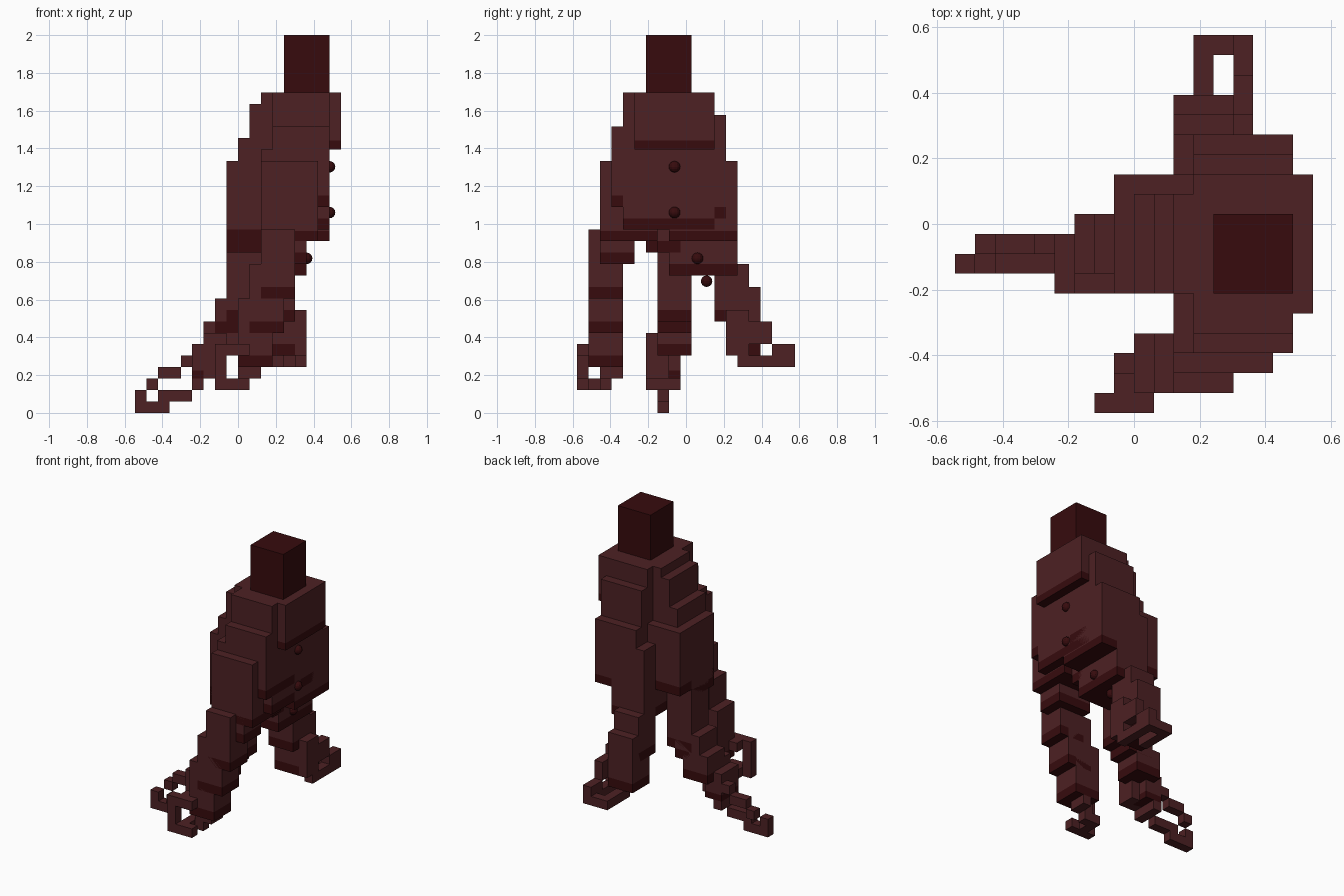
import bpy, bmesh
from mathutils import Vector

cube = bpy.data.objects.get("Cube")
if cube:
    bpy.data.objects.remove(cube, do_unlink=True)

UNIT = 2 / 33                      # size of one voxel
ORIGIN = Vector((9, 9.5, 0))       # centre of the model in voxels


def make_material(name, colour):
    mat = bpy.data.materials.new(name)
    mat.use_nodes = True
    mat.diffuse_color = colour
    mat.node_tree.nodes["Principled BSDF"].inputs["Base Color"].default_value = colour
    return mat


FLESH = make_material("brown red", (0.074, 0.015, 0.017, 1))
DARK = make_material("dark blood red", (0.038, 0.0033, 0.004, 1))


def finish(name, bm, mats):
    mesh = bpy.data.meshes.new(name)
    bm.to_mesh(mesh)
    bm.free()
    for mat in mats:
        mesh.materials.append(mat)
    obj = bpy.data.objects.new(name, mesh)
    bpy.context.collection.objects.link(obj)
    return obj


def block(name, x, y, z, hem=0, mat=FLESH):
    """Box spanning voxel ranges; a dark hem covers its lowest part."""
    bm = bmesh.new()
    bmesh.ops.create_cube(bm, size=1)
    for v in bm.verts:
        corner = [r[0] if c < 0 else r[1] for r, c in zip((x, y, z), v.co)]
        v.co = (Vector(corner) - ORIGIN) * UNIT
    if hem:
        level = (z[0] + hem) * UNIT
        bmesh.ops.bisect_plane(bm, geom=bm.verts[:] + bm.edges[:] + bm.faces[:],
                               plane_co=(0, 0, level), plane_no=(0, 0, 1))
        for f in bm.faces:
            f.material_index = int(f.calc_center_median().z < level)
    return finish(name, bm, (mat, DARK))


def knob(name, centre):
    bm = bmesh.new()
    bmesh.ops.create_uvsphere(bm, u_segments=12, v_segments=8, radius=UNIT / 2)
    bmesh.ops.translate(bm, verts=bm.verts, vec=(Vector(centre) - ORIGIN) * UNIT)
    finish(name, bm, (DARK,))


# Head and layered torso
block("head", (13, 17), (6, 10), (28, 33), mat=DARK)
block("chest", (12, 17), (4, 12), (16, 28), hem=1)
block("side_shoulder_plate", (16, 18), (5, 12), (23, 28), hem=0.8)
block("front_shoulder_plate", (12, 17), (3, 8), (18, 25), hem=1)
block("front_collar_edge", (11, 13), (3, 7), (17, 23))
block("front_hip_plate", (11, 16), (2, 7), (15, 22), hem=0.9)
block("back_shoulder_plate", (12, 17), (9, 13), (17, 26), hem=1)
block("back_hip_plate", (12, 17), (8, 14), (15, 22), hem=0.9)
block("hip_core", (11, 15), (7, 9), (14, 17), hem=1)

# Stepped shoulder and hip on the right
block("right_shoulder_top", (11, 13), (6, 11), (20, 28))
block("right_shoulder_step", (10, 12), (6, 11), (19, 27))
block("right_shoulder_lower_step", (9, 11), (6, 11), (18, 24))
block("right_hip_plate", (8, 12), (6, 12), (15, 22), hem=1)

# Front leg: three overlapping segments and claws
block("front_thigh", (11, 15), (2, 5), (13, 17), hem=1)
for part, step in (("upper", 0), ("middle", 1), ("lower", 2)):
    block("front_leg_" + part, (11 - step, 14 - step), (1, 4),
          (10 - 3 * step, 16 - 3 * step), hem=1)
block("front_claw_knuckle", (8, 10), (0, 2), (5, 6))
block("front_claw_outer", (7, 8), (0, 1), (2, 6))
block("front_claw_palm", (7, 10), (0, 1), (2, 3))
block("front_claw_link", (8, 9), (0, 3), (2, 3))
block("front_claw_inner", (10, 11), (2, 4), (3, 4))
block("front_claw_inner_tip", (9, 10), (2, 3), (2, 4))

# Right leg: segments leaning outwards
block("right_thigh", (8, 11), (6, 10), (14, 16), hem=1)
block("right_leg_upper", (8, 11), (7, 10), (8, 15), hem=1)
block("right_leg_middle", (7, 10), (7, 10), (7, 10), hem=1)
block("right_leg_lower", (6, 9), (7, 10), (5, 8), hem=1)
block("right_ankle", (6, 8), (6, 8), (3, 7))
block("right_foot", (5, 7), (6, 9), (3, 6), hem=0.7)
block("right_heel_claw", (5, 6), (6, 9), (2, 3))
block("right_upper_claw_root", (4, 5), (8, 9), (4, 5))
block("right_upper_claw", (2, 4), (8, 9), (3, 4))
block("right_upper_claw_tip", (1, 2), (8, 9), (2, 3))
block("right_lower_claw", (2, 5), (7, 8), (1, 2))
block("right_lower_claw_toe", (0, 3), (7, 8), (0, 1))
block("right_lower_claw_tip", (0, 1), (7, 8), (1, 2))

# Back leg and looped claws
block("back_thigh", (11, 15), (8, 14), (12, 20), hem=1)
block("back_leg_upper", (11, 14), (12, 15), (8, 13), hem=1)
block("back_leg_middle", (11, 14), (13, 16), (5, 11), hem=1)
block("back_thumb_root", (14, 15), (13, 15), (5, 9))
block("back_thumb", (14, 15), (15, 17), (6, 8))
block("back_claw_bar", (12, 13), (15, 19), (4, 5))
block("back_claw_side", (14, 15), (14, 19), (4, 5))
block("back_claw_end", (12, 15), (18, 19), (4, 5))
block("back_claw_tip", (14, 15), (17, 19), (5, 6))

# Dark knobs on the flank and under the hips
knob("upper_flank_knob", (17, 8.5, 21.5))
knob("lower_flank_knob", (17, 8.5, 17.5))
knob("thigh_knob", (15, 10.5, 13.5))
knob("inner_knee_knob", (13.5, 11.3, 11.5))
